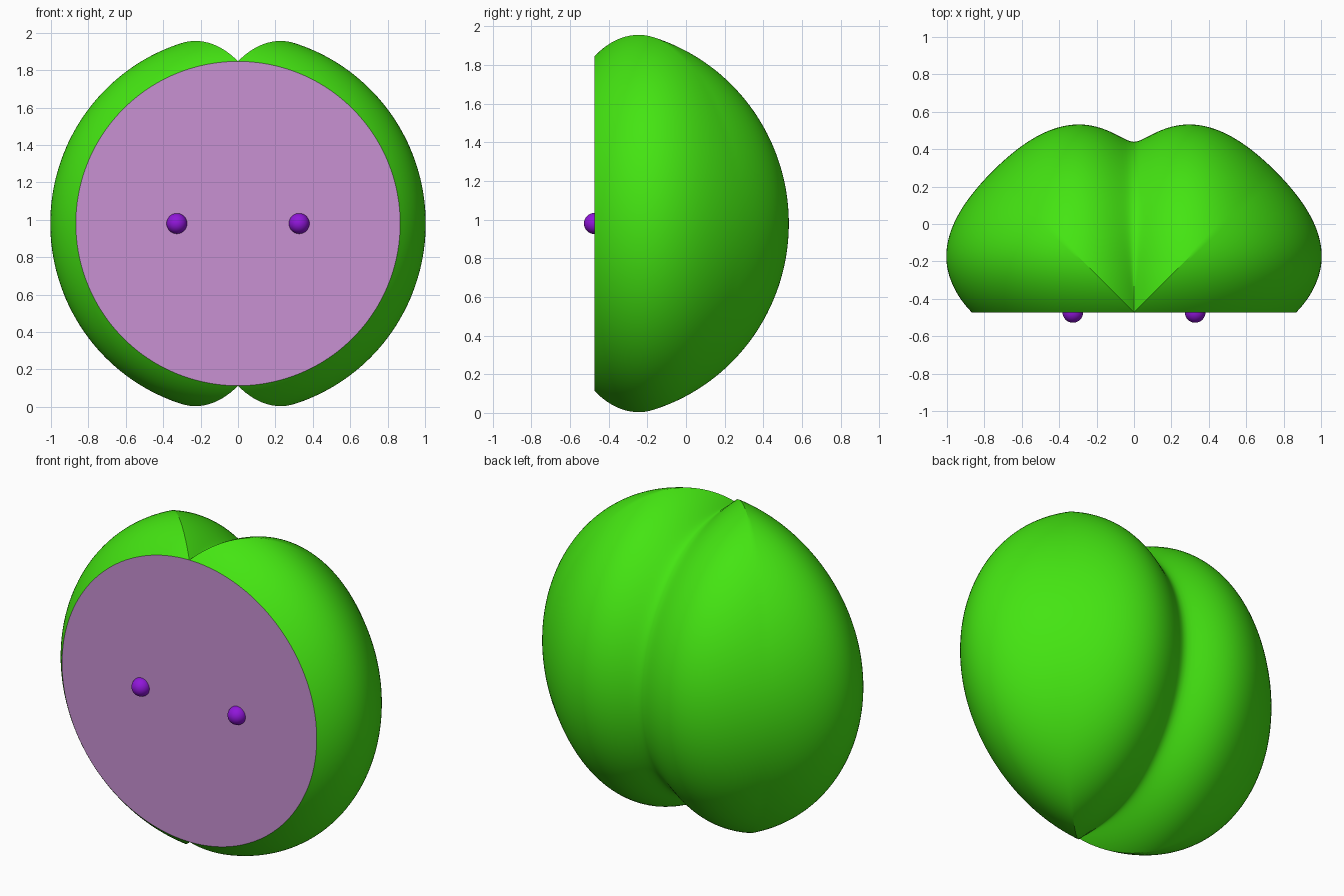
import bpy, bmesh, math
from mathutils import Vector

if "Cube" in bpy.data.objects:
    bpy.data.objects.remove(bpy.data.objects["Cube"])

R = 0.867                       # rim radius
CENTRE = Vector((0, -0.473, 0.98))


def material(name, col):
    m = bpy.data.materials.new(name)
    m.diffuse_color = (*col, 1)
    m.use_nodes = True
    m.node_tree.nodes["Principled BSDF"].inputs["Base Color"].default_value = m.diffuse_color
    return m


green = material("bright_green", (0.058, 0.78, 0.006))
lilac = material("lilac", (0.58, 0.285, 0.65))
purple = material("deep_purple", (0.28, 0.008, 0.70))


def hermite(s, a, b, ma, mb):
    return (a * (2*s**3 - 3*s**2 + 1) + ma * (s**3 - 2*s**2 + s)
            + b * (3*s**2 - 2*s**3) + mb * (s**3 - s**2))


def puff(t):
    # Swelling of a lobe by distance from its seam
    if t < 0.25:
        return hermite(t / 0.25, 0, 0.167, 0.85 * 0.25, 0.42 * 0.25)
    return hermite(min(1, (t - 0.25) / 0.45), 0.167, 0.202, 0.42 * 0.45, 0)


def shell_point(az, pol):
    n = Vector((math.sin(pol) * math.cos(az), math.sin(pol) * math.sin(az), math.cos(pol)))
    depth = max(0.0, n.y)
    k = min(1, depth / 0.7)
    soft = 0.055 * k * k * (3 - 2 * k)        # groove softens toward the back
    t = min(depth, math.hypot(n.x, soft))
    return CENTRE + n * (R + puff(t) * (1 + 0.05 * n.z**2))


# Two-lobed half shell with a flat front face
NA, NP = 128, 96
bm = bmesh.new()
top = bm.verts.new(CENTRE + Vector((0, 0, R)))
bottom = bm.verts.new(CENTRE - Vector((0, 0, R)))
lines = []
for i in range(NA + 1):
    az = math.pi * i / NA
    mid = [bm.verts.new(shell_point(az, math.pi * j / NP)) for j in range(1, NP)]
    lines.append([top] + mid + [bottom])
for a, b in zip(lines, lines[1:]):
    for j in range(NP):
        quad = [a[j], a[j + 1], b[j + 1], b[j]]
        bm.faces.new(list(dict.fromkeys(quad)))
face = bm.faces.new(lines[0] + lines[-1][-2:0:-1])
face.material_index = 1
bmesh.ops.recalc_face_normals(bm, faces=bm.faces)
mesh = bpy.data.meshes.new("body")
bm.to_mesh(mesh)
bm.free()
body = bpy.data.objects.new("body", mesh)
bpy.context.collection.objects.link(body)
mesh.materials.append(green)
mesh.materials.append(lilac)
bpy.context.view_layer.objects.active = body
body.select_set(True)
bpy.ops.object.shade_smooth_by_angle(angle=math.radians(25))

# Bead eyes
for side, name in ((-1, "left_eye"), (1, "right_eye")):
    bpy.ops.mesh.primitive_uv_sphere_add(segments=32, ring_count=16, radius=0.055,
                                         location=(side * 0.327, CENTRE.y, CENTRE.z))
    eye = bpy.context.object
    eye.name = name
    eye.data.materials.append(purple)
    bpy.ops.object.shade_smooth()
